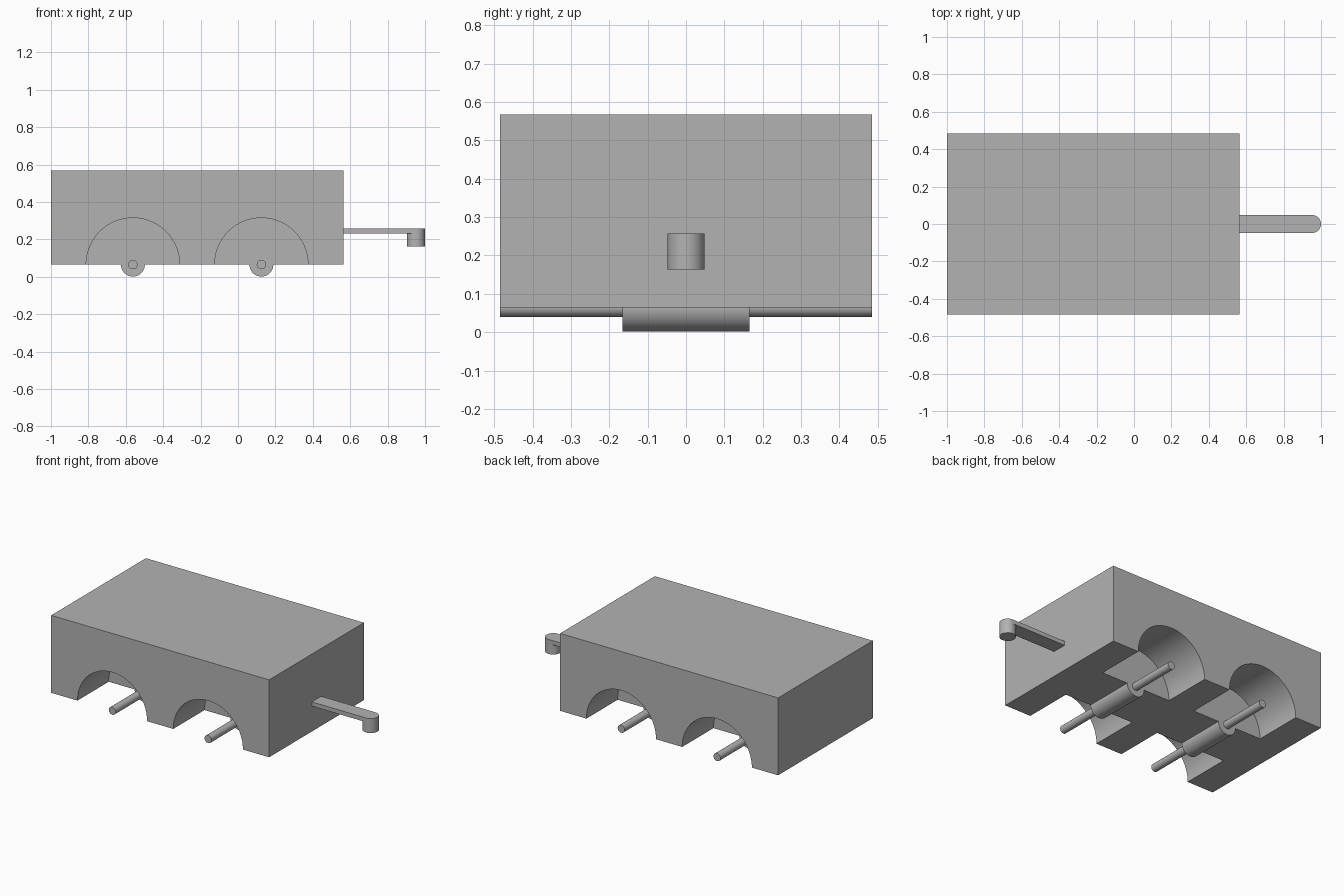
import bpy
import bmesh
from math import radians, pi, sin, cos

cube = bpy.data.objects.get("Cube")
if cube:
    bpy.data.objects.remove(cube, do_unlink=True)

# One plain grey for everything
grey = bpy.data.materials.new("plain grey")
grey.use_nodes = True
colour = (0.45, 0.45, 0.45, 1)
grey.diffuse_color = colour
grey.node_tree.nodes["Principled BSDF"].inputs["Base Color"].default_value = colour

HALF_WIDTH = 0.485
HUB_HALF = 0.165
BASE, TOP = 0.065, 0.567
BACK_END, HITCH_END = -1.0, 0.563
AXLE_X = (-0.562, 0.125)
PIN_X, PIN_R = 0.952, 0.048


def finish(obj, name):
    obj.name = name
    obj.data.materials.clear()
    obj.data.materials.append(grey)
    bpy.ops.object.shade_smooth_by_angle(angle=radians(30))
    return obj


def cylinder(name, radius, depth, location, across=False, sides=32):
    """Cylinder along z, or along y when across is set."""
    bpy.ops.mesh.primitive_cylinder_add(vertices=sides, radius=radius, depth=depth, location=location)
    obj = bpy.context.object
    if across:
        obj.rotation_euler = (pi / 2, pi / sides, 0)
    return finish(obj, name)


# Body block
bpy.ops.mesh.primitive_cube_add(size=1, location=((BACK_END + HITCH_END) / 2, 0, (BASE + TOP) / 2))
body = bpy.context.object
body.scale = (HITCH_END - BACK_END, 2 * HALF_WIDTH, TOP - BASE)
bpy.ops.object.transform_apply(location=False, rotation=False, scale=True)

# Wheel arches, cut from each side up to the central spine
cutters = []
for x in AXLE_X:
    for side in (-1, 1):
        y = side * (HUB_HALF + 0.25)
        cutter = cylinder("arch_cutter", 0.25, 0.5, (x, y, BASE), True, 48)
        cutter.hide_render = True
        cutters.append(cutter)
bpy.ops.object.select_all(action="DESELECT")
body.select_set(True)
bpy.context.view_layer.objects.active = body
for cutter in cutters:
    cut = body.modifiers.new("wheel arch", "BOOLEAN")
    cut.operation = "DIFFERENCE"
    cut.solver = "EXACT"
    cut.object = cutter
    bpy.ops.object.modifier_apply(modifier=cut.name)
for cutter in cutters:
    bpy.data.objects.remove(cutter, do_unlink=True)
finish(body, "body")

# Axles with thick hubs
for x, place in zip(AXLE_X, ("rear", "front")):
    cylinder(place + "_axle", 0.025, 2 * HALF_WIDTH, (x, 0, BASE), True)
    cylinder(place + "_hub", 0.064, 2 * HUB_HALF, (x, 0, BASE), True)

# Hitch bar with a rounded tip
outline = [(HITCH_END, -PIN_R), (HITCH_END, PIN_R)]
for i in range(17):
    a = pi / 2 - pi * i / 16
    outline.append((PIN_X + PIN_R * cos(a), PIN_R * sin(a)))
bm = bmesh.new()
face = bm.faces.new([bm.verts.new((x, y, 0.23)) for x, y in outline])
lift = bmesh.ops.extrude_face_region(bm, geom=[face])
bmesh.ops.translate(bm, vec=(0, 0, 0.027), verts=[v for v in lift["geom"] if isinstance(v, bmesh.types.BMVert)])
bmesh.ops.recalc_face_normals(bm, faces=bm.faces)
mesh = bpy.data.meshes.new("hitch_bar")
bm.to_mesh(mesh)
bm.free()
bar = bpy.data.objects.new("hitch_bar", mesh)
bpy.context.collection.objects.link(bar)
bpy.ops.object.select_all(action="DESELECT")
bar.select_set(True)
bpy.context.view_layer.objects.active = bar
finish(bar, "hitch_bar")

# Coupling pin hanging from the tip
cylinder("hitch_pin", PIN_R, 0.067, (PIN_X, 0, 0.1965))
